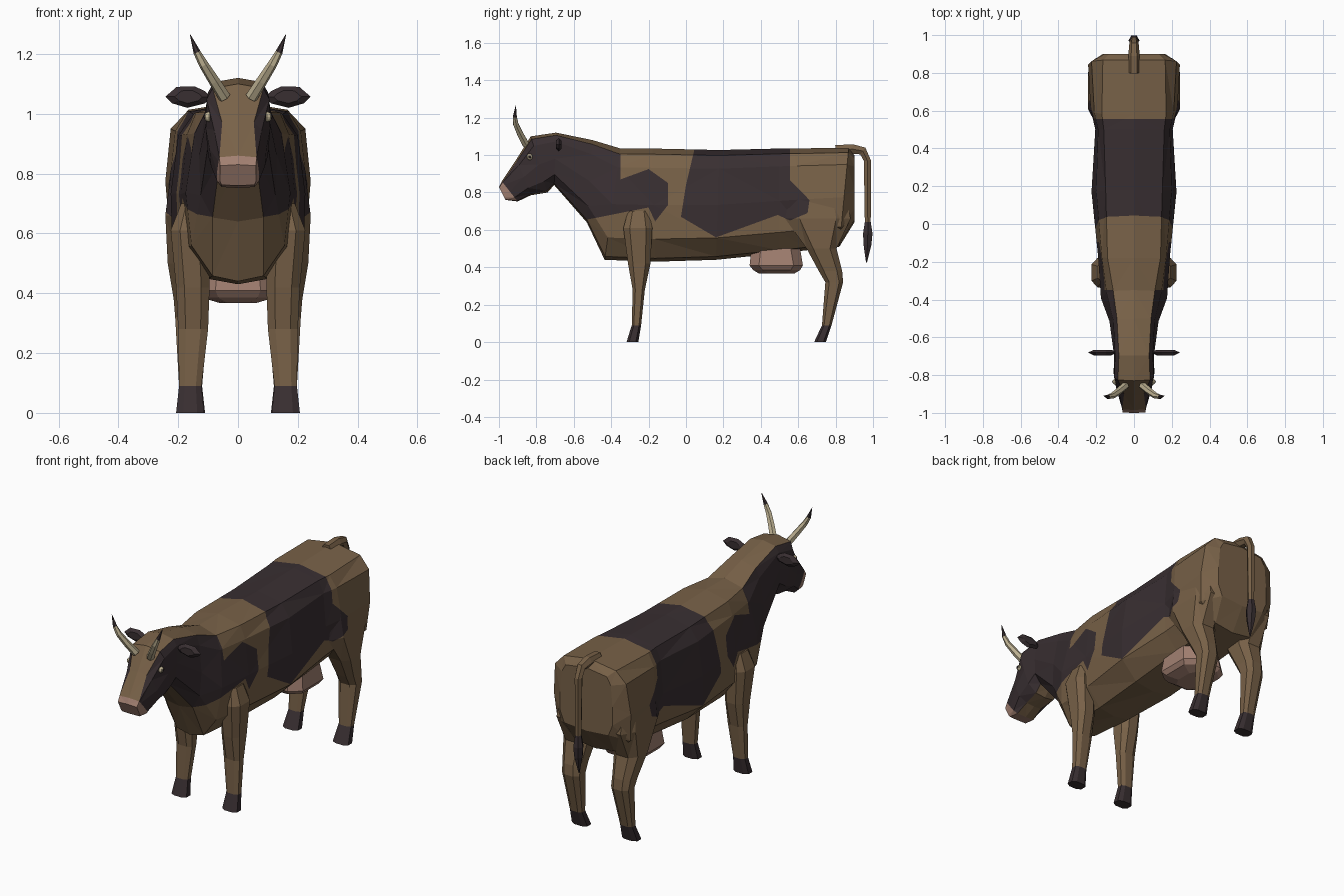
import bpy, bmesh, math
from mathutils import Vector

if "Cube" in bpy.data.objects:
    bpy.data.objects.remove(bpy.data.objects["Cube"])


def material(name, rgb):
    m = bpy.data.materials.new(name)
    m.diffuse_color = (*rgb, 1)
    m.use_nodes = True
    m.node_tree.nodes["Principled BSDF"].inputs["Base Color"].default_value = m.diffuse_color
    return m


BROWN = material("brown_hide", (0.188, 0.120, 0.064))
DARK = material("dark_hide", (0.040, 0.028, 0.031))
PINK = material("pink_skin", (0.36, 0.215, 0.165))
IVORY = material("ivory_horn", (0.50, 0.43, 0.28))


def make_object(name, bm, mats):
    bmesh.ops.recalc_face_normals(bm, faces=bm.faces[:])
    mesh = bpy.data.meshes.new(name)
    bm.to_mesh(mesh)
    bm.free()
    for m in mats:
        mesh.materials.append(m)
    ob = bpy.data.objects.new(name, mesh)
    bpy.context.collection.objects.link(ob)
    return ob


def loft(rings, index=lambda i, j: 0):
    """Skin a list of equal rings; index(ring, segment) picks the material."""
    bm = bmesh.new()
    rows = [[bm.verts.new(p) for p in r] for r in rings]
    n = len(rows[0])
    for i in range(len(rows) - 1):
        for j in range(n):
            k = (j + 1) % n
            f = bm.faces.new((rows[i][j], rows[i][k], rows[i + 1][k], rows[i + 1][j]))
            f.material_index = index(i, j)
    bm.faces.new(rows[0]).material_index = index(0, 1)
    bm.faces.new(rows[-1]).material_index = index(len(rows) - 2, 1)
    return bm


def tube(path, radii, sides=6):
    """Rings around a path, framed by the x axis."""
    pts = [Vector(p) for p in path]
    rings = []
    for i, p in enumerate(pts):
        t = (pts[min(i + 1, len(pts) - 1)] - pts[max(i - 1, 0)]).normalized()
        v = t.cross(Vector((1, 0, 0))).normalized()
        u = v.cross(t)
        rings.append([p + radii[i] * (u * math.cos(a) + v * math.sin(a))
                      for a in (math.tau * k / sides for k in range(sides))])
    return rings


def inside(y, z, poly):
    hit = False
    for (ya, za), (yb, zb) in zip(poly, poly[1:] + poly[:1]):
        if (za > z) != (zb > z) and y < ya + (z - za) / (zb - za) * (yb - ya):
            hit = not hit
    return hit


def cut_outline(bm, poly):
    """Cut the mesh along a side-on outline so patches get crisp borders."""
    for (ya, za), (yb, zb) in zip(poly, poly[1:] + poly[:1]):
        bmesh.ops.bisect_plane(bm, geom=bm.verts[:] + bm.edges[:] + bm.faces[:], dist=1e-5,
                               plane_co=(0, ya, za), plane_no=(0, zb - za, ya - yb))


def merge_flat(bm):
    bmesh.ops.dissolve_limit(bm, angle_limit=0.005, verts=bm.verts[:], edges=bm.edges[:],
                             delimit={'MATERIAL'})


# Hide patches as (y, z) outlines
neck_patch = [(-1.1, 1.3), (-0.35, 1.3), (-0.35, 0.87), (-0.2, 0.925), (-0.095, 0.85),
              (-0.095, 0.735), (-0.165, 0.645), (-0.2, 0.72), (-0.53, 0.655), (-0.6, 0.5), (-1.1, 0.5)]
saddle_patch = [(0.045, 1.3), (0.045, 1.03), (0.0, 0.84), (-0.027, 0.67), (0.16, 0.56), (0.49, 0.68),
                (0.556, 0.65), (0.65, 0.69), (0.66, 0.76), (0.556, 0.865), (0.556, 1.3)]

# Body and head: top y, z, bottom y, z, then half widths from top edge to bottom edge
stations = [
    (-1.0, 0.83, -0.965, 0.76, 0.06, 0.06, 0.06, 0.06, 0.055),
    (-0.985, 0.86, -0.90, 0.752, 0.062, 0.065, 0.07, 0.07, 0.055),
    (-0.905, 0.98, -0.83, 0.785, 0.053, 0.08, 0.095, 0.09, 0.05),
    (-0.83, 1.10, -0.74, 0.80, 0.085, 0.105, 0.108, 0.1, 0.06),
    (-0.695, 1.12, -0.705, 0.84, 0.08, 0.1, 0.105, 0.1, 0.06),
    (-0.5, 1.08, -0.53, 0.64, 0.09, 0.11, 0.13, 0.125, 0.085),
    (-0.35, 1.035, -0.435, 0.44, 0.11, 0.145, 0.175, 0.155, 0.085),
    (-0.18, 1.035, -0.165, 0.43, 0.14, 0.17, 0.19, 0.18, 0.10),
    (0.18, 1.027, 0.16, 0.44, 0.15, 0.20, 0.225, 0.22, 0.12),
    (0.50, 1.035, 0.50, 0.475, 0.16, 0.19, 0.205, 0.20, 0.12),
    (0.58, 1.035, 0.64, 0.49, 0.17, 0.21, 0.23, 0.20, 0.12),
    (0.87, 1.04, 0.82, 0.51, 0.165, 0.225, 0.243, 0.23, 0.12),
    (0.90, 1.00, 0.90, 0.64, 0.13, 0.155, 0.165, 0.165, 0.14),
]
levels = (0.05, 0.17, 0.5, 0.8, 0.97)
rings = []
for yt, zt, yb, zb, *widths in stations:
    half = [(w, yt + (yb - yt) * t, zt + (zb - zt) * t) for w, t in zip(widths, levels)]
    rings.append([(0, yt, zt)] + half + [(0, yb, zb)] + [(-x, y, z) for x, y, z in reversed(half)])

# Tags: 0 = back and belly strips, 1 = flanks, 2 = muzzle
bm = loft(rings, lambda i, j: 2 if i == 0 else (0 if j in (0, 5, 6, 11) else 1))
bmesh.ops.triangulate(bm, faces=bm.faces[:])
for patch in (neck_patch, saddle_patch):
    cut_outline(bm, patch)
for f in bm.faces:
    c = f.calc_center_median()
    if f.material_index != 2:
        dark = inside(c.y, c.z, saddle_patch) or (f.material_index == 1 and inside(c.y, c.z, neck_patch))
        f.material_index = int(dark)
merge_flat(bm)
make_object("body_and_head", bm, [BROWN, DARK, PINK])

# Legs: z, y front, y back, x inner, x outer
front_rows = [(0.70, -0.31, -0.20, 0.12, 0.19), (0.61, -0.335, -0.18, 0.10, 0.225),
              (0.42, -0.31, -0.19, 0.095, 0.207), (0.28, -0.285, -0.22, 0.10, 0.20),
              (0.09, -0.29, -0.24, 0.122, 0.197), (0.0, -0.318, -0.255, 0.113, 0.207)]
rear_rows = [(0.80, 0.53, 0.85, 0.10, 0.225), (0.66, 0.53, 0.88, 0.08, 0.243),
             (0.50, 0.645, 0.805, 0.085, 0.235), (0.38, 0.71, 0.835, 0.10, 0.215),
             (0.32, 0.745, 0.84, 0.10, 0.21), (0.09, 0.727, 0.778, 0.12, 0.197),
             (0.0, 0.685, 0.748, 0.11, 0.207)]


def leg_ring(row, s):
    z, y0, y1, x0, x1 = row
    cx, cy = (x1 - x0) * 0.25, (y1 - y0) * 0.22
    pts = [(x0 + cx, y0), (x1 - cx, y0), (x1, y0 + cy), (x1, y1 - cy),
           (x1 - cx, y1), (x0 + cx, y1), (x0, y1 - cy), (x0, y0 + cy)]
    return [(s * x, y, z) for x, y in pts]


for side, s in (("right", 1), ("left", -1)):
    for name, rows in (("front_leg", front_rows), ("rear_leg", rear_rows)):
        hoof = len(rows) - 2
        bm = loft([leg_ring(r, s) for r in rows], lambda i, j: int(i == hoof))
        if name == "rear_leg":
            bmesh.ops.triangulate(bm, faces=bm.faces[:])
            cut_outline(bm, saddle_patch)
            for f in bm.faces:
                c = f.calc_center_median()
                if inside(c.y, c.z, saddle_patch):
                    f.material_index = 1
            merge_flat(bm)
        make_object(f"{name}_{side}", bm, [BROWN, DARK])

    # Ear: thin leaf with bevelled rim
    leaf = [(0.09, 1.055), (0.11, 1.075), (0.145, 1.092), (0.205, 1.09), (0.243, 1.057),
            (0.22, 1.035), (0.17, 1.02), (0.11, 1.035)]
    ear = [[(s * (0.165 + (x - 0.165) * k), -0.68 + d, 1.057 + (z - 1.057) * k) for x, z in leaf]
           for k, d in ((0.6, -0.016), (1, 0), (0.6, 0.014))]
    make_object(f"ear_{side}", loft(ear), [DARK])

    # Horn with dark tip
    horn = tube([(s * 0.045, -0.855, 1.055), (s * 0.08, -0.885, 1.11), (s * 0.115, -0.91, 1.165),
                 (s * 0.137, -0.915, 1.205), (s * 0.16, -0.91, 1.265)],
                [0.021, 0.019, 0.016, 0.012, 0.001])
    make_object(f"horn_{side}", loft(horn, lambda i, j: int(i == 3)), [IVORY, DARK])

    # Eye and pupil
    for part, x, r, mat in (("eye", 0.097, 0.017, IVORY), ("pupil", 0.108, 0.008, DARK)):
        bm = bmesh.new()
        bmesh.ops.create_uvsphere(bm, u_segments=8, v_segments=6, radius=r)
        bmesh.ops.translate(bm, verts=bm.verts[:], vec=(s * x, -0.835, 0.99))
        make_object(f"{part}_{side}", bm, [mat])

# Tail and dark tuft
make_object("tail", loft(tube([(0, 0.80, 1.025), (0, 0.89, 1.032), (0, 0.945, 1.022), (0, 0.97, 0.97),
                               (0, 0.972, 0.62)], [0.032, 0.03, 0.026, 0.022, 0.018])), [BROWN])
make_object("tail_tuft", loft(tube([(0, 0.972, 0.65), (0, 0.972, 0.58), (0, 0.97, 0.52), (0, 0.965, 0.425)],
                                   [0.017, 0.029, 0.024, 0.003])), [DARK])

# Udder: z, half width, y front, y back
udder = []
for z, w, y0, y1 in ((0.50, 0.125, 0.35, 0.61), (0.41, 0.137, 0.34, 0.625), (0.385, 0.12, 0.36, 0.61),
                     (0.367, 0.06, 0.39, 0.58)):
    a, b = w * 0.55, 0.05
    udder.append([(-a, y0, z), (a, y0, z), (w, y0 + b, z), (w, y1 - b, z),
                  (a, y1, z), (-a, y1, z), (-w, y1 - b, z), (-w, y0 + b, z)])
make_object("udder", loft(udder), [PINK])
